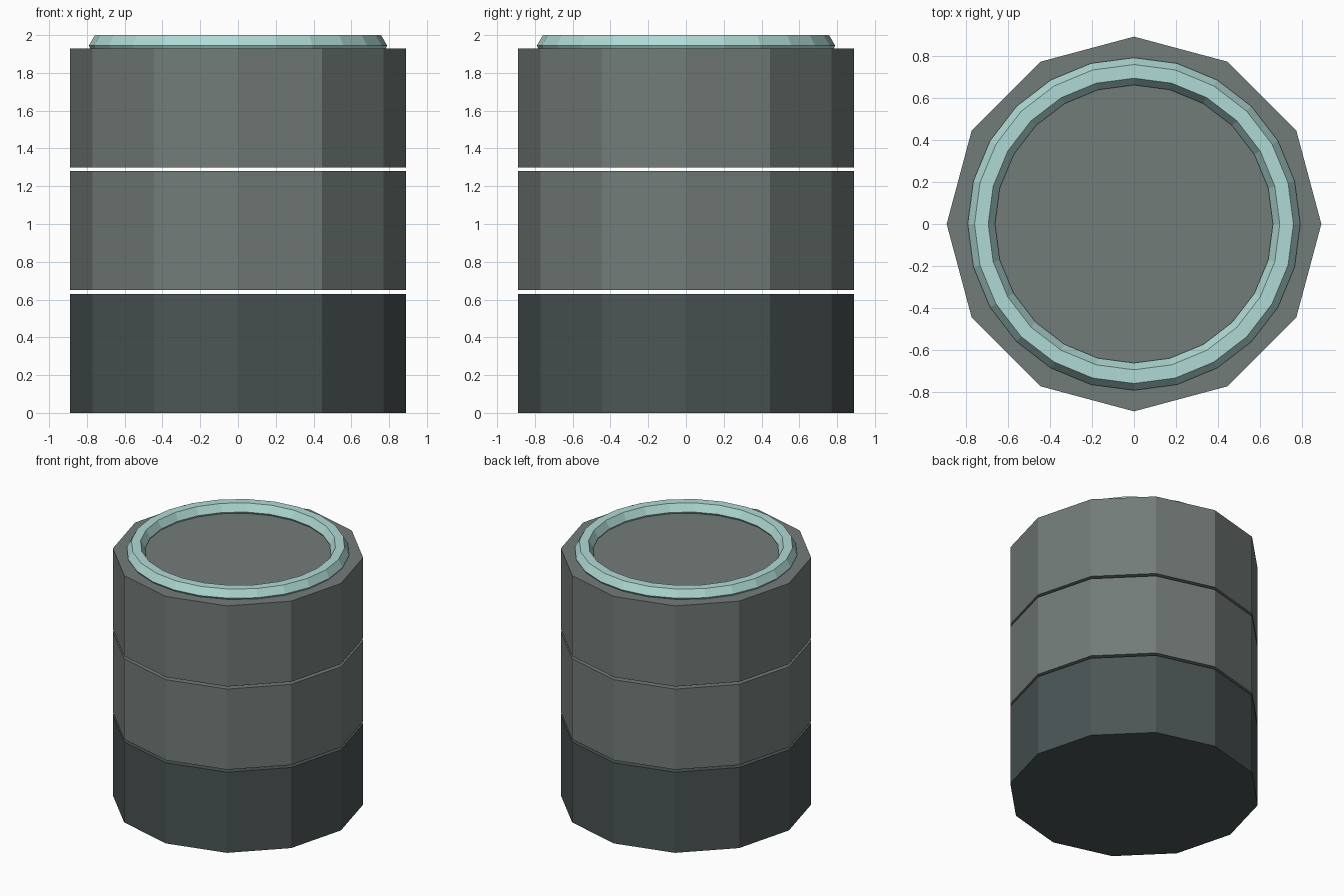
import bpy
from math import pi

cube = bpy.data.objects.get("Cube")
if cube:
    bpy.data.objects.remove(cube, do_unlink=True)


def material(name, rgb):
    mat = bpy.data.materials.new(name)
    mat.use_nodes = True
    mat.diffuse_color = (*rgb, 1)
    mat.node_tree.nodes["Principled BSDF"].inputs["Base Color"].default_value = (*rgb, 1)
    return mat


mid_grey = material("mid grey", (0.17, 0.20, 0.19))
dark_grey = material("dark grey", (0.07, 0.09, 0.09))
pale_teal = material("pale teal", (0.43, 0.70, 0.66))


def finish(name, mat):
    obj = bpy.context.object
    obj.name = name
    obj.data.name = name
    obj.data.materials.append(mat)


# Three stacked twelve-sided drums with narrow gaps between them
HEIGHT, STEP, RADIUS = 0.63, 0.65, 0.89
drums = [("lower_drum", dark_grey), ("middle_drum", mid_grey), ("upper_drum", mid_grey)]
for i, (name, mat) in enumerate(drums):
    bpy.ops.mesh.primitive_cylinder_add(vertices=12, radius=RADIUS, depth=HEIGHT,
                                        location=(0, 0, i * STEP + HEIGHT / 2))
    finish(name, mat)

# Faceted rim ring, half sunk into the top drum
TUBE = 0.065
bpy.ops.mesh.primitive_torus_add(major_segments=24, minor_segments=6,
                                 major_radius=0.725, minor_radius=TUBE,
                                 location=(0, 0, 2 - TUBE * 3 ** 0.5 / 2))
finish("rim_ring", pale_teal)
